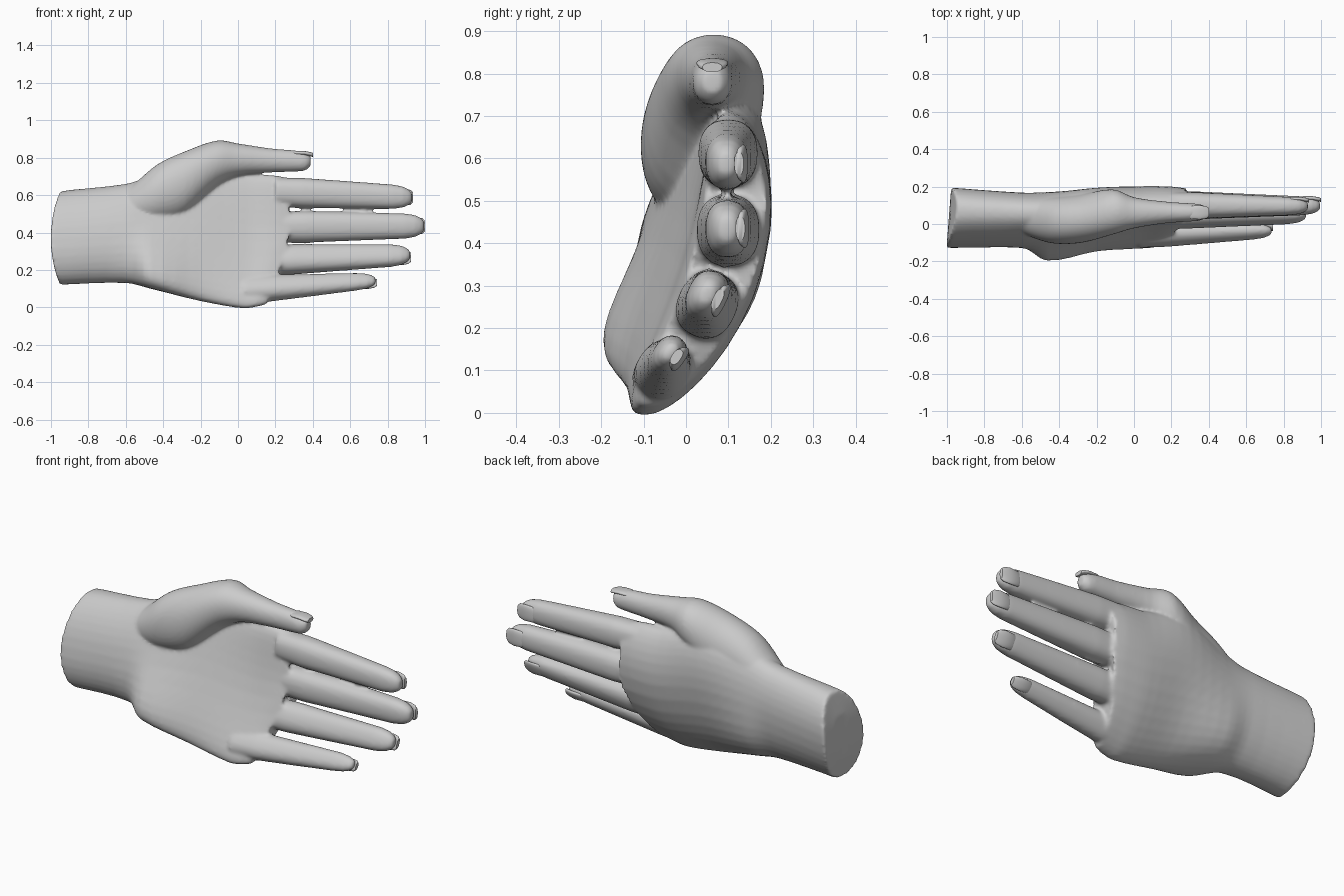
import bpy, bmesh
from math import cos, sin, pi, radians, copysign

if "Cube" in bpy.data.objects:
    bpy.data.objects.remove(bpy.data.objects["Cube"])

N = 36


def unit_ring(power):
    # rounded-square ring of (thickness, width) pairs
    f = lambda v: copysign(abs(v) ** power, v)
    return [(f(sin(2 * pi * i / N)), f(cos(2 * pi * i / N))) for i in range(N)]


def refine(rows, steps=4):
    # smooth in-between sections along x
    out = []
    for i in range(len(rows) - 1):
        a, b = rows[i], rows[i + 1]
        p, q = rows[max(i - 1, 0)], rows[min(i + 2, len(rows) - 1)]
        h = b[0] - a[0]
        for k in range(steps):
            t = k / steps
            row = []
            for j in range(len(a)):
                ma = (b[j] - p[j]) / (b[0] - p[0]) * h
                mb = (q[j] - a[j]) / (q[0] - a[0]) * h
                row.append((2*t**3 - 3*t*t + 1) * a[j] + (t**3 - 2*t*t + t) * ma
                           + (3*t*t - 2*t**3) * b[j] + (t**3 - t*t) * mb)
            out.append(row)
    return out + [rows[-1]]


def skin(name, rings):
    # closed loft through a list of rings
    bm = bmesh.new()
    vs = [[bm.verts.new(p) for p in r] for r in rings]
    for a, b in zip(vs, vs[1:]):
        for i in range(N):
            j = (i + 1) % N
            bm.faces.new((a[i], a[j], b[j], b[i]))
    bm.faces.new(vs[0])
    bm.faces.new(vs[-1])
    bmesh.ops.triangulate(bm, faces=[f for f in bm.faces if len(f.verts) > 4])
    bmesh.ops.recalc_face_normals(bm, faces=bm.faces)
    me = bpy.data.meshes.new(name)
    bm.to_mesh(me)
    bm.free()
    ob = bpy.data.objects.new(name, me)
    bpy.context.collection.objects.link(ob)
    return ob


def tube(name, sections, roll=0, power=0.85):
    # sections: x, y, z, half thickness, half width
    a = radians(roll)
    rings = []
    for x, y, z, t, w in sections:
        rings.append([(x, y + t * u * cos(a) - w * v * sin(a),
                       z + t * u * sin(a) + w * v * cos(a)) for u, v in unit_ring(power)])
    return skin(name, rings)


def quad(lo, mid, hi, s):
    return mid + (hi - lo) / 2 * s + ((lo + hi) / 2 - mid) * s * s


# forearm and palm: x, setback of low side, z range, centre y (low, mid, high), half thickness
palm = [
    (-.98, 0, .12, .62, -.01, .035, .07, .14, .155, .13),
    (-.60, 0, .13, .66, -.02, .025, .06, .14, .14, .11),
    (-.47, 0, .10, .70, -.08, .03, .06, .235, .14, .11),
    (-.20, 0, .033, .76, -.09, .06, .11, .145, .115, .10),
    (.05, .03, -.005, .715, -.10, .085, .105, .112, .10, .085),
    (.20, .10, .003, .705, -.10, .09, .10, .10, .092, .085),
    (.28, .13, .015, .69, -.09, .092, .10, .085, .08, .076),
]
rings = []
rows = refine(palm)
ends = [(rows[0], .02), (rows[0], .5)] + [(r, 1) for r in rows]
for n, ((x, back, z0, z1, *c), k) in enumerate(ends):
    ring = []
    for u, s in unit_ring(0.85):
        u, s = u * k, s * k
        bow = .04 * s * s + .012 * u - .01 if n < 3 else 0
        yc = quad(*c[:3], s)
        ring.append((x + bow - back * max(0, -s), yc + quad(*c[3:], s) * u,
                     (z0 + z1) / 2 + (z1 - z0) / 2 * s))
    rings.append(ring)
parts = [skin("hand", rings)]

# thumb with its fleshy base
parts.append(tube("thumb", refine([
    (-.66, .04, .50, .06, .08), (-.55, .03, .555, .10, .11), (-.43, .02, .61, .124, .155),
    (-.28, .03, .665, .13, .17), (-.11, .065, .77, .12, .122), (.0, .06, .79, .083, .086),
    (.18, .062, .785, .057, .064), (.31, .062, .782, .048, .056), (.36, .062, .778, .042, .046),
    (.388, .062, .782, .025, .028)]), power=.95))

# fingers: base, tip, base and tip half widths, roll
fingers = {
    "index": ((.20, .10, .617), (.93, .095, .588), .085, .062, 0),
    "middle": ((.20, .10, .43), (.995, .097, .435), .09, .064, 0),
    "ring": ((.13, .05, .25), (.92, .050, .280), .086, .058, -25),
    "little": ((.03, -.058, .092), (.737, -.038, .143), .078, .045, -35),
}
for name, (b, t, wb, wt, roll) in fingers.items():
    secs = []
    L = t[0] - b[0]
    for x, k, sc in ((b[0], 0, .9), (b[0] + .2 * L, .2, 1), (b[0] + .5 * L, .5, 1), (t[0] - .10, .88, 1),
                     (t[0] - .045, .94, .88), (t[0] - .015, .98, .65), (t[0], 1, .4)):
        w = (wb + (wt - wb) * k) * sc
        secs.append((x, b[1] + (t[1] - b[1]) * k, b[2] + (t[2] - b[2]) * k, w * (.9 - .16 * k), w))
    parts.append(tube(name + "_finger", secs, roll))


# nails
def nail(name, tip, w, roll, lift):
    a = radians(roll)
    secs = []
    for d, h, sw in ((-.105, -.006, .6), (-.09, 0, .85), (-.04, 0, .9), (-.008, -.006, .8), (.005, -.01, .55)):
        o = lift + h
        secs.append((tip[0] + d, tip[1] + o * cos(a), tip[2] + o * sin(a), .011, w * sw * .8))
    return tube(name, secs, roll)


nails = [nail(n + "_nail", f[1], f[3], f[4], f[3] * .64) for n, f in fingers.items()]
nails.append(nail("thumb_nail", (.395, .062, .782), .052, 90, .043))

# fuse the flesh into one skin and soften the joins
bpy.ops.object.select_all(action='DESELECT')
for o in parts:
    o.select_set(True)
hand = parts[0]
bpy.context.view_layer.objects.active = hand
bpy.ops.object.join()
m = hand.modifiers.new("fuse", 'REMESH')
m.mode = 'VOXEL'
m.voxel_size = .009
m.use_smooth_shade = True
s = hand.modifiers.new("soften", 'SMOOTH')
s.factor = .5
s.iterations = 8

for o in nails:
    bpy.ops.object.select_all(action='DESELECT')
    o.select_set(True)
    bpy.context.view_layer.objects.active = o
    bpy.ops.object.shade_smooth_by_angle(angle=radians(50))
